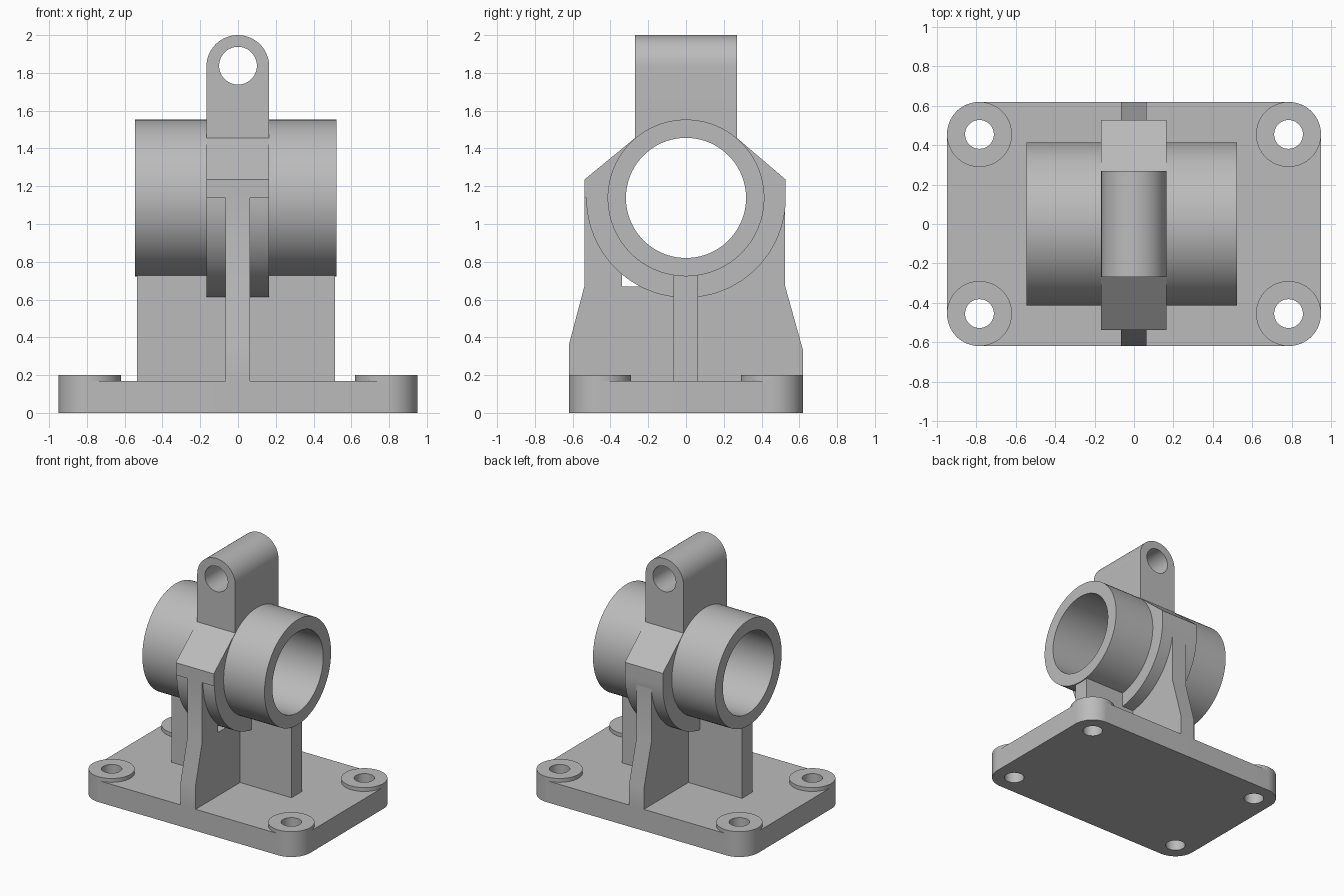
import bpy, bmesh, math

cube = bpy.data.objects.get("Cube")
if cube:
    bpy.data.objects.remove(cube, do_unlink=True)

grey = bpy.data.materials.new("cast grey")
grey.use_nodes = True
COLOUR = (0.5, 0.5, 0.5, 1)
grey.diffuse_color = COLOUR
grey.node_tree.nodes["Principled BSDF"].inputs["Base Color"].default_value = COLOUR


def arc(u, v, r, start, end, n=32):
    """Points on an arc, angles in degrees."""
    angles = [math.radians(start + (end - start) * i / n) for i in range(n + 1)]
    return [(u + r * math.cos(a), v + r * math.sin(a)) for a in angles]


def circle(u, v, r, n=96):
    return arc(u, v, r, 0, 360, n)[:-1]


def prism(name, outline, axis, lo, hi):
    """Extrude a closed outline along an axis from lo to hi."""
    place = {"X": lambda u, v, d: (d, u, v),
             "Y": lambda u, v, d: (u, d, v),
             "Z": lambda u, v, d: (u, v, d)}[axis]
    bm = bmesh.new()
    bottom = [bm.verts.new(place(u, v, lo)) for u, v in outline]
    top = [bm.verts.new(place(u, v, hi)) for u, v in outline]
    bm.faces.new(bottom)
    bm.faces.new(top)
    n = len(outline)
    for i in range(n):
        j = (i + 1) % n
        bm.faces.new((bottom[i], bottom[j], top[j], top[i]))
    bmesh.ops.recalc_face_normals(bm, faces=bm.faces)
    mesh = bpy.data.meshes.new(name)
    bm.to_mesh(mesh)
    bm.free()
    mesh.materials.append(grey)
    obj = bpy.data.objects.new(name, mesh)
    bpy.context.collection.objects.link(obj)
    return obj


def activate(obj):
    bpy.ops.object.select_all(action="DESELECT")
    obj.select_set(True)
    bpy.context.view_layer.objects.active = obj


def drill(obj, u, v, r, axis):
    """Cut a round hole right through a part."""
    cutter = prism("hole_cutter", circle(u, v, r), axis, -3, 3)
    cutter.hide_render = True
    mod = obj.modifiers.new("hole", "BOOLEAN")
    mod.operation = "DIFFERENCE"
    mod.solver = "EXACT"
    mod.object = cutter
    activate(obj)
    bpy.ops.object.modifier_apply(modifier=mod.name)
    bpy.data.objects.remove(cutter, do_unlink=True)


# Main dimensions
HX, HY, CORNER = 0.95, 0.62, 0.165
BX, BY = HX - CORNER, HY - CORNER
PLATE, BORE_Z = 0.17, 1.138
parts = []

# Base plate with rounded corners
outline = (arc(BX, BY, CORNER, 0, 90) + arc(-BX, BY, CORNER, 90, 180)
           + arc(-BX, -BY, CORNER, 180, 270) + arc(BX, -BY, CORNER, 270, 360))
base = prism("base_plate", outline, "Z", 0, PLATE)
parts.append(base)

# Raised bosses with bolt holes at the four corners
for side, sx in (("left", 1), ("right", -1)):
    for end, sy in (("front", -1), ("back", 1)):
        x, y = sx * BX, sy * BY
        boss = prism(f"{end}_{side}_boss", circle(x, y, CORNER), "Z", PLATE, 0.2)
        drill(boss, x, y, 0.073, "Z")
        drill(base, x, y, 0.073, "Z")
        parts.append(boss)

# Bearing tube
tube = prism("bearing_tube", circle(0, BORE_Z, 0.415), "X", -0.545, 0.522)
drill(tube, 0, BORE_Z, 0.318, "X")
parts.append(tube)

# Collar around the tube: round below, sloping shoulders above
outline = (arc(0, BORE_Z, 0.528, 180, 360, 64)
           + [(0.528, 1.235), (0.27, 1.455), (0.27, 1.65),
              (-0.27, 1.65), (-0.27, 1.455), (-0.538, 1.235), (-0.538, BORE_Z)])
collar = prism("collar", outline, "X", -0.167, 0.165)
drill(collar, 0, BORE_Z, 0.365, "X")
parts.append(collar)

# Lifting lug with a rounded top and cross hole
outline = arc(-0.001, 1.834, 0.166, 0, 180) + [(-0.167, 1.65), (0.165, 1.65)]
lug = prism("lifting_lug", outline, "Y", -0.27, 0.27)
drill(lug, 0, 1.838, 0.1, "Y")
parts.append(lug)

# Lengthwise web, with its small gap under the front of the collar
outline = [(-0.62, PLATE), (0.62, PLATE), (0.62, 0.33), (0.525, 0.67),
           (0.525, BORE_Z), (0.41, BORE_Z), (0.24, 0.74), (0.2, 0.67),
           (-0.34, 0.67), (-0.34, 0.8), (-0.45, BORE_Z), (-0.538, BORE_Z),
           (-0.538, 0.67), (-0.62, 0.36)]
parts.append(prism("support_web", outline, "X", -0.066, 0.064))

# Cross rib under the tube
outline = [(-0.066, PLATE), (0.064, PLATE), (0.064, 0.76), (-0.066, 0.76)]
parts.append(prism("cross_rib", outline, "X", -0.535, 0.514))

for part in parts:
    activate(part)
    bpy.ops.object.shade_smooth_by_angle(angle=math.radians(30))
